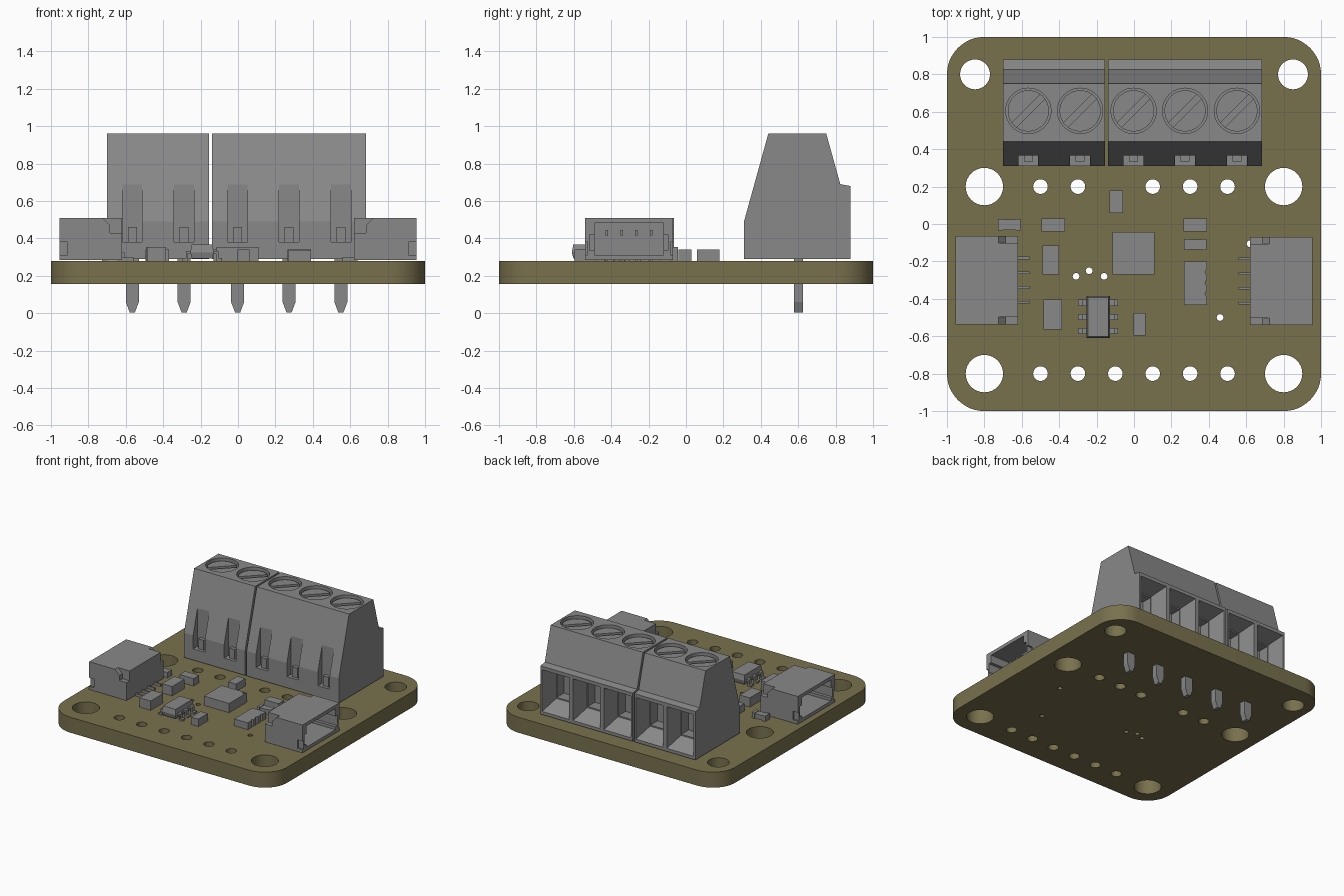
import bpy
import bmesh
from math import cos, sin, pi, radians
from mathutils import Matrix, Vector

cube = bpy.data.objects.get("Cube")
if cube:
    bpy.data.objects.remove(cube)


def material(name, rgb):
    m = bpy.data.materials.new(name)
    m.use_nodes = True
    m.diffuse_color = (*rgb, 1)
    m.node_tree.nodes["Principled BSDF"].inputs["Base Color"].default_value = (*rgb, 1)
    return m


OLIVE = material("olive board", (0.19, 0.165, 0.075))
GREY = material("plain grey", (0.25, 0.25, 0.25))


def box(bm, x0, x1, y0, y1, z0, z1):
    mat = Matrix.Translation(((x0 + x1) / 2, (y0 + y1) / 2, (z0 + z1) / 2))
    mat = mat @ Matrix.Diagonal((x1 - x0, y1 - y0, z1 - z0, 1))
    return bmesh.ops.create_cube(bm, size=1, matrix=mat)["verts"]


def cylinder(bm, x, y, r, z0, z1, segments=32):
    bmesh.ops.create_cone(bm, cap_ends=True, segments=segments, radius1=r, radius2=r,
                          depth=z1 - z0, matrix=Matrix.Translation((x, y, (z0 + z1) / 2)))


def loft(bm, ring_a, ring_b):
    """Closed solid between two matching rings of points."""
    a = [bm.verts.new(p) for p in ring_a]
    b = [bm.verts.new(p) for p in ring_b]
    bm.faces.new(a)
    bm.faces.new(b[::-1])
    for i in range(len(a)):
        j = (i + 1) % len(a)
        bm.faces.new((a[j], a[i], b[i], b[j]))


def rect(x, w, z0, z1, y):
    return [(x - w, y, z0), (x + w, y, z0), (x + w, y, z1), (x - w, y, z1)]


def finish(name, bm, mat=GREY, transform=None, cuts=(), smooth=False):
    """Turn a bmesh into an object, carve it with the cutters and colour it."""
    def make(label, b):
        if transform:
            b.transform(transform)
        bmesh.ops.recalc_face_normals(b, faces=b.faces)
        me = bpy.data.meshes.new(label)
        b.to_mesh(me)
        b.free()
        ob = bpy.data.objects.new(label, me)
        bpy.context.collection.objects.link(ob)
        return ob

    ob = make(name, bm)
    ob.data.materials.append(mat)
    helpers = []
    for c in cuts:
        cutter = make(name + "_cutter", c)
        cutter.hide_render = True
        mod = ob.modifiers.new("cut", 'BOOLEAN')
        mod.operation, mod.solver, mod.object = 'DIFFERENCE', 'EXACT', cutter
        helpers.append(cutter)
    if helpers:
        bpy.context.view_layer.update()
        result = bpy.data.meshes.new_from_object(ob.evaluated_get(bpy.context.evaluated_depsgraph_get()))
        ob.modifiers.clear()
        ob.data = result
        result.materials.clear()
        result.materials.append(mat)
        for h in helpers:
            bpy.data.objects.remove(h)
    if smooth:
        bpy.ops.object.select_all(action='DESELECT')
        ob.select_set(True)
        bpy.context.view_layer.objects.active = ob
        bpy.ops.object.shade_smooth_by_angle(angle=radians(30))
    return ob


# Circuit board with rounded corners and drilled holes
outline = []
for k, (sx, sy) in enumerate([(1, 1), (-1, 1), (-1, -1), (1, -1)]):
    for i in range(13):
        a = (k + i / 12) * pi / 2
        outline.append((sx * 0.8 + 0.2 * cos(a), sy * 0.8 + 0.2 * sin(a)))
board = bmesh.new()
loft(board, [(x, y, 0.155) for x, y in outline], [(x, y, 0.28) for x, y in outline])
holes = [(s * 0.85, 0.8, 0.08) for s in (-1, 1)]
holes += [(s * 0.8, y, 0.1) for s in (-1, 1) for y in (0.2, -0.8)]
holes += [(x / 10, -0.8, 0.039) for x in range(-5, 6, 2)]
holes += [(x / 10, 0.2, 0.039) for x in (-5, -3, 1, 3, 5)]
holes += [(x, y, 0.018) for x, y in
          [(-0.31, -0.28), (-0.24, -0.25), (-0.16, -0.28), (0.46, -0.5), (0.62, -0.105)]]
drill = bmesh.new()
for x, y, r in holes:
    cylinder(drill, x, y, r, 0.1, 0.35, 32 if r > 0.03 else 16)
finish("circuit_board", board, OLIVE, cuts=[drill], smooth=True)

# Screw terminal blocks
PROFILE = [(0.31, 0.29), (0.31, 0.49), (0.44, 0.96), (0.75, 0.96),
           (0.825, 0.69), (0.88, 0.68), (0.88, 0.29)]


def terminal(name, x0, x1, poles):
    body = bmesh.new()
    loft(body, [(x0, y, z) for y, z in PROFILE], [(x1, y, z) for y, z in PROFILE])
    wells, slots, funnels, throats = (bmesh.new() for _ in range(4))
    for x in poles:
        cylinder(wells, x, 0.605, 0.121, 0.91, 1.0, 48)
        box(slots, x - 0.053, x + 0.053, 0.2, 0.365, 0.38, 0.72)
        loft(funnels, rect(x, 0.123, 0.31, 0.655, 0.89), rect(x, 0.085, 0.38, 0.61, 0.75))
        box(throats, x - 0.08, x + 0.08, 0.66, 0.78, 0.39, 0.60)
    finish(name + "_housing", body, cuts=[wells, slots, funnels, throats])

    clips, pins = bmesh.new(), bmesh.new()
    for i, x in enumerate(poles):
        # Slotted screw head
        head, groove = bmesh.new(), bmesh.new()
        cylinder(head, x, 0.605, 0.11, 0.90, 0.94, 48)
        blade = box(groove, -0.2, 0.2, -0.017, 0.017, 0.92, 1.0)
        bmesh.ops.rotate(groove, verts=blade, cent=(0, 0, 0), matrix=Matrix.Rotation(pi / 4, 3, 'Z'))
        bmesh.ops.translate(groove, verts=blade, vec=(x, 0.605, 0))
        finish(f"{name}_screw_{i + 1}", head, cuts=[groove], smooth=True)
        # Spring clip in the front slot
        box(clips, x - 0.024, x + 0.024, 0.335, 0.37, 0.38, 0.46)
        # Tapered solder pin
        shape = [(-0.035, 0.3), (-0.035, 0.06), (-0.014, 0.005), (0.014, 0.005), (0.035, 0.06), (0.035, 0.3)]
        loft(pins, [(x + u, 0.577, z) for u, z in shape], [(x + u, 0.625, z) for u, z in shape])
    finish(name + "_clips", clips)
    finish(name + "_pins", pins)


terminal("two_pole_terminal", -0.70, -0.154, (-0.565, -0.288))
terminal("three_pole_terminal", -0.14, 0.685, (-0.002, 0.273, 0.55))


# Side sockets, opening outwards
def socket(name, side, yc):
    place = Matrix.Translation((0, yc, 0)) @ Matrix.Diagonal((side, 1, 1, 1))
    body, cavity, keys, notches = (bmesh.new() for _ in range(4))
    box(body, 0.62, 0.955, -0.236, 0.236, 0.285, 0.51)
    box(cavity, 0.67, 1.0, -0.185, 0.185, 0.312, 0.482)
    box(keys, 0.75, 1.0, -0.21, 0.21, 0.335, 0.42)
    step = [(0.6, 0.43), (0.685, 0.43), (0.685, 0.47), (0.73, 0.515), (0.73, 0.55), (0.6, 0.55)]
    for s in (-1, 1):
        loft(notches, [(x, s * 0.198, z) for x, z in step], [(x, s * 0.3, z) for x, z in step])
        box(notches, 0.912, 1.0, *sorted((s * 0.222, s * 0.3)), 0.31, 0.38)
    finish(name + "_shell", body, transform=place, cuts=[cavity, keys, notches])
    contacts = bmesh.new()
    for i in range(4):
        v = (i - 1.5) * 0.079
        box(contacts, 0.64, 0.84, v - 0.007, v + 0.007, 0.415, 0.445)
        box(contacts, 0.56, 0.64, v - 0.007, v + 0.007, 0.28, 0.3)
    finish(name + "_contacts", contacts, transform=place)


socket("left_socket", 1, -0.305)
socket("right_socket", -1, -0.3)

# Plain block components: centre x, centre y, width, depth, top height
blocks = bmesh.new()
for x, y, w, d, top in [(-0.095, 0.12, 0.07, 0.12, 0.34), (0.03, -0.535, 0.065, 0.12, 0.34),
                        (-0.432, -0.005, 0.125, 0.07, 0.34), (0.328, -0.005, 0.125, 0.07, 0.34),
                        (-0.445, -0.192, 0.09, 0.155, 0.355), (-0.435, -0.485, 0.1, 0.16, 0.355)]:
    box(blocks, x - w / 2, x + w / 2, y - d / 2, y + d / 2, 0.28, top)
finish("capacitors", blocks)

# Small resistors with raised end caps
resistors = bmesh.new()
for x, y in [(-0.667, -0.004), (0.328, -0.11)]:
    box(resistors, x - 0.04, x + 0.04, y - 0.027, y + 0.027, 0.283, 0.32)
    for s in (-1, 1):
        box(resistors, *sorted((x + s * 0.036, x + s * 0.06)), y - 0.03, y + 0.03, 0.28, 0.324)
finish("resistors", resistors)

# Resistor array with scalloped edge
array, scallops = bmesh.new(), bmesh.new()
box(array, 0.268, 0.39, -0.432, -0.2, 0.28, 0.335)
for i in range(3):
    cylinder(scallops, 0.395, -0.257 - i * 0.058, 0.015, 0.2, 0.4, 12)
finish("resistor_array", array, cuts=[scallops])

# Square chip with a corner dot
chip, dot = bmesh.new(), bmesh.new()
box(chip, -0.115, 0.11, -0.27, -0.044, 0.28, 0.355)
cylinder(dot, 0.093, -0.06, 0.009, 0.348, 0.4, 12)
finish("square_chip", chip, cuts=[dot])

# Six-lead chip with bevelled body and stepped leads
body, leads = bmesh.new(), bmesh.new()
layers = [[(-0.192 + sx * w, -0.4975 + sy * (w + 0.05), z)
           for sx, sy in ((-1, -1), (1, -1), (1, 1), (-1, 1))]
          for w, z in ((0.054, 0.292), (0.063, 0.325), (0.055, 0.368))]
loft(body, layers[0], layers[1])
loft(body, layers[1], layers[2])
finish("six_lead_chip_body", body)
for s in (-1, 1):
    for y in (-0.422, -0.497, -0.572):
        for a, b, z0, z1 in ((0.055, 0.085, 0.318, 0.332), (0.075, 0.087, 0.285, 0.332), (0.075, 0.107, 0.28, 0.294)):
            box(leads, *sorted((-0.192 + s * a, -0.192 + s * b)), y - 0.017, y + 0.017, z0, z1)
finish("six_lead_chip_leads", leads)
